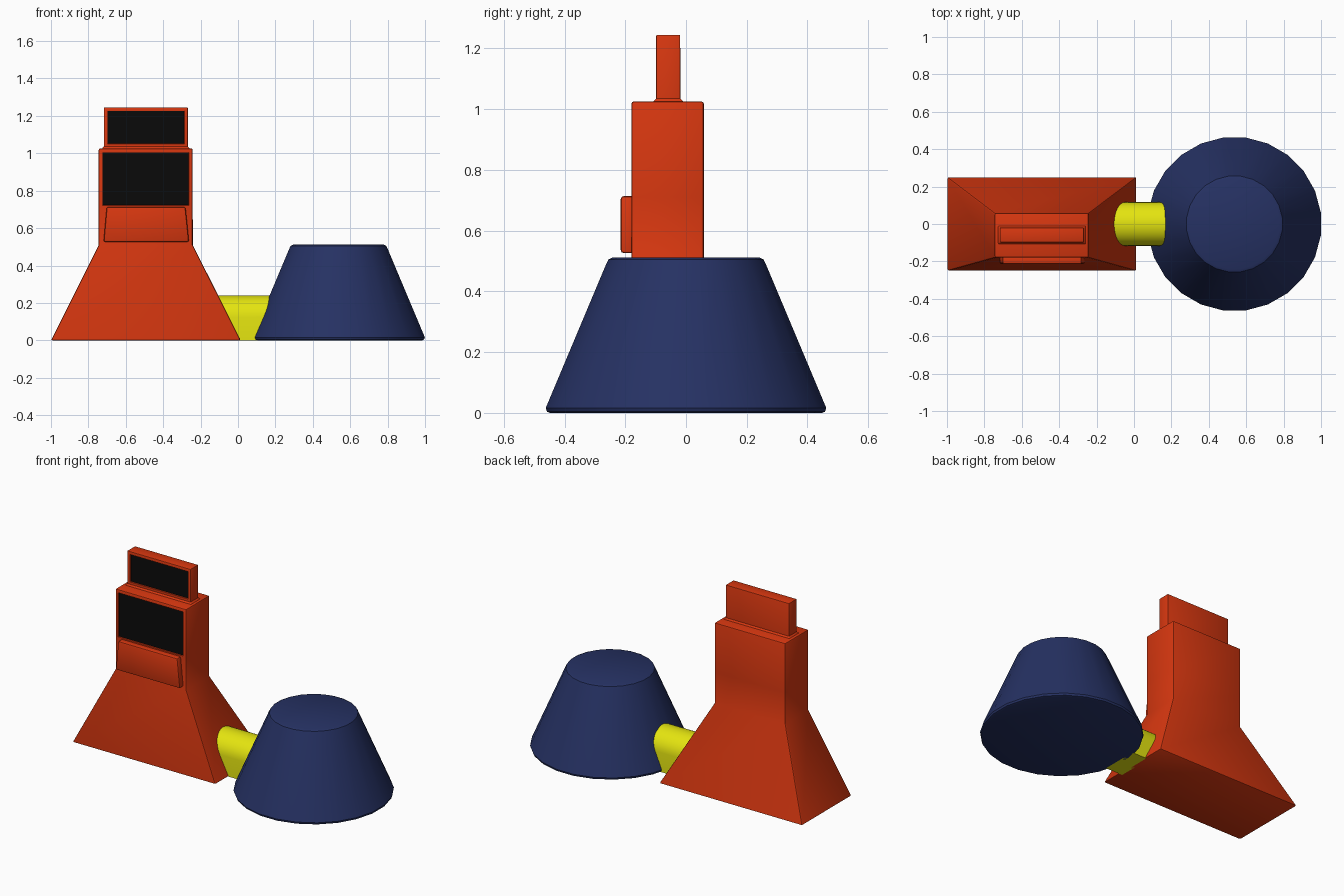
import bpy, bmesh, math

if "Cube" in bpy.data.objects:
    bpy.data.objects.remove(bpy.data.objects["Cube"])

def material(name, rgb):
    m = bpy.data.materials.new(name)
    m.diffuse_color = (*rgb, 1)
    m.use_nodes = True
    m.node_tree.nodes["Principled BSDF"].inputs["Base Color"].default_value = m.diffuse_color
    return m

RED = material("orange_red", (0.68, 0.038, 0.005))
BLACK = material("screen_black", (0.003, 0.003, 0.003))
NAVY = material("navy_blue", (0.019, 0.031, 0.125))
YELLOW = material("yellow", (0.78, 0.78, 0.005))

def rect(x0, x1, y0, y1, z):
    return [(x0, y0, z), (x1, y0, z), (x1, y1, z), (x0, y1, z)]

def loft(name, rings, mats, bevel=0.0, screen_above=None, inset=0.012):
    """Skin rings into a closed solid, bevel its convex edges, recess a front screen."""
    bm = bmesh.new()
    vs = [[bm.verts.new(p) for p in r] for r in rings]
    n = len(rings[0])
    for a, b in zip(vs, vs[1:]):
        for i in range(n):
            j = (i + 1) % n
            bm.faces.new((a[i], a[j], b[j], b[i]))
    bm.faces.new(vs[0][::-1])
    bm.faces.new(vs[-1])
    bmesh.ops.recalc_face_normals(bm, faces=bm.faces[:])
    if bevel:
        edges = [e for e in bm.edges if e.is_convex and e.calc_face_angle(0) > 0.5]
        bmesh.ops.bevel(bm, geom=edges, offset=bevel, offset_type='OFFSET',
                        segments=2, profile=0.5, affect='EDGES', clamp_overlap=True)
    if screen_above is not None:
        bm.normal_update()
        face = max((f for f in bm.faces if f.normal.y < -0.99
                    and f.calc_center_median().z > screen_above),
                   key=lambda f: f.calc_area())
        bmesh.ops.inset_region(bm, faces=[face], thickness=inset, use_even_offset=True)
        bmesh.ops.inset_region(bm, faces=[face], thickness=0.001, depth=-0.008)
        face.material_index = 1
    me = bpy.data.meshes.new(name)
    bm.to_mesh(me)
    bm.free()
    ob = bpy.data.objects.new(name, me)
    bpy.context.collection.objects.link(ob)
    for m in mats:
        me.materials.append(m)
    bpy.ops.object.select_all(action='DESELECT')
    ob.select_set(True)
    bpy.context.view_layer.objects.active = ob
    bpy.ops.object.shade_smooth_by_angle(angle=math.radians(30))
    return ob

# Cabinet: flared foot and upright body with the main screen
body = (-0.745, -0.242, -0.18, 0.059)
loft("cabinet", [rect(-1.0, 0.015, -0.251, 0.253, 0), rect(*body, 0.51),
                 rect(*body, 0.71), rect(*body, 1.026)],
     [RED, BLACK], bevel=0.009, screen_above=0.75)

# Upper sign with its own screen and a slight flare at the foot
sign = (-0.717, -0.268, -0.098, -0.019)
loft("upper_sign", [rect(-0.727, -0.258, -0.108, -0.009, 1.018),
                    rect(-0.727, -0.258, -0.108, -0.009, 1.026),
                    rect(*sign, 1.036), rect(*sign, 1.245)],
     [RED, BLACK], bevel=0.007, screen_above=1.05, inset=0.015)

# Raised panel below the main screen
def panel(y):
    return [(-0.719, y, 0.526), (-0.262, y, 0.526), (-0.281, y, 0.714), (-0.702, y, 0.714)]
loft("front_panel", [panel(-0.17), panel(-0.215)], [RED], bevel=0.01)

# Round tapered base
N = 24
def circle(r, z):
    return [(0.537 + r * math.cos((i + 0.5) * math.tau / N),
             r * math.sin((i + 0.5) * math.tau / N), z) for i in range(N)]
loft("round_base", [circle(0.452, 0), circle(0.462, 0.004), circle(0.466, 0.016),
                    circle(0.266, 0.488), circle(0.258, 0.505), circle(0.243, 0.512)], [NAVY])

# Arched connector, its ends buried in the cabinet foot and round base
def arch(x, z_lean):
    pts = [(0.117, 0.0)] + [(0.117 * math.cos(a), 0.124 + 0.117 * math.sin(a))
                            for a in [math.pi * i / 16 for i in range(17)]] + [(-0.117, 0.0)]
    return [(x + z_lean * z, y, z) for y, z in pts]
loft("connector", [arch(-0.01, -0.5), arch(0.11, 0.42)], [YELLOW])
